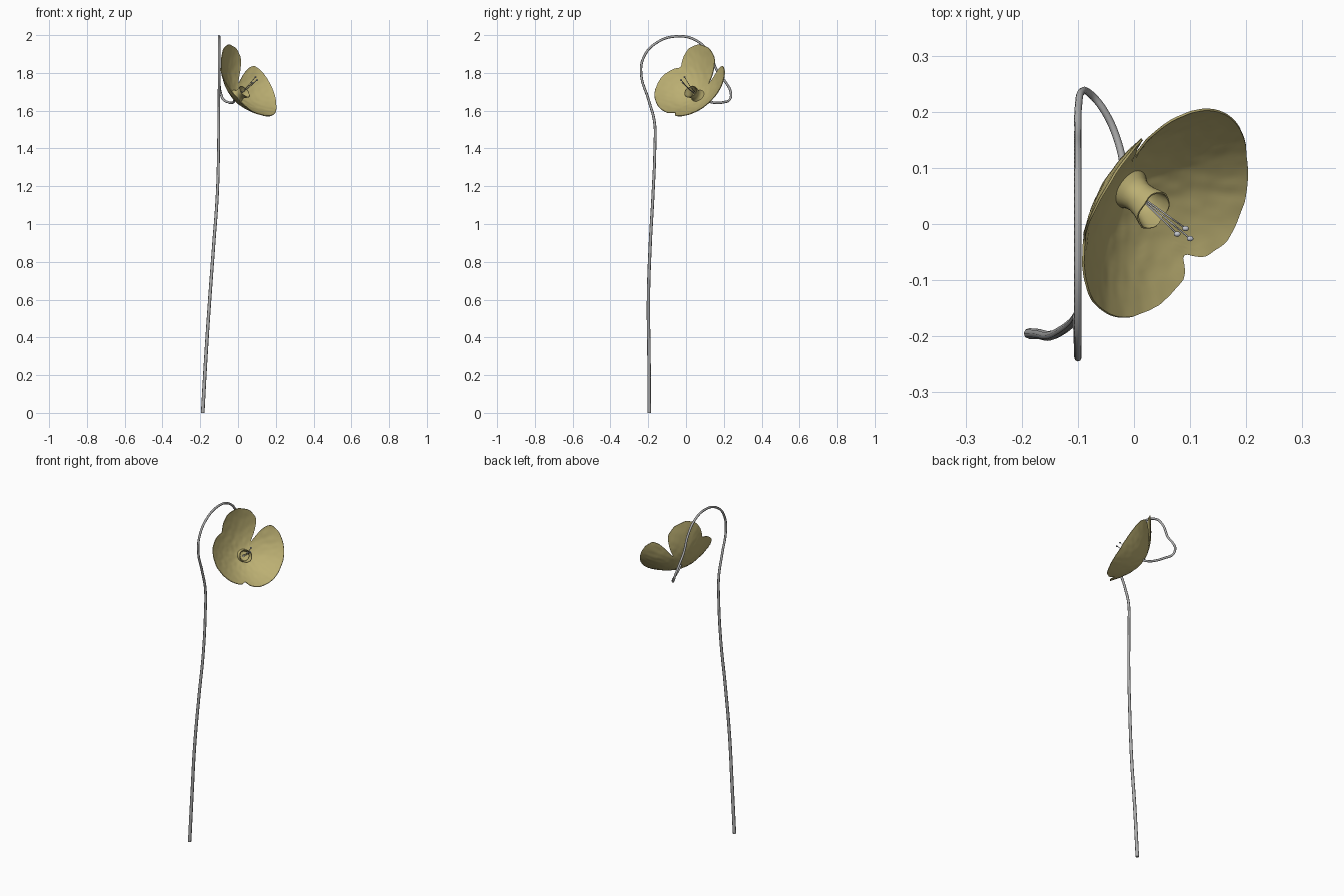
import bpy, bmesh, math
from mathutils import Vector, Matrix, noise

if "Cube" in bpy.data.objects:
    bpy.data.objects.remove(bpy.data.objects["Cube"])


def material(name, rgb):
    m = bpy.data.materials.new(name)
    m.diffuse_color = (*rgb, 1)
    m.use_nodes = True
    m.node_tree.nodes["Principled BSDF"].inputs["Base Color"].default_value = m.diffuse_color
    return m


OLIVE = material("olive_yellow", (0.50, 0.43, 0.17))
GREY = material("stem_grey", (0.42, 0.42, 0.42))
PALE = material("pale_grey", (0.55, 0.57, 0.62))

# Flower frame: n = direction the bloom faces, u = sideways, v = up in the face
n = Vector((0.67, -0.45, 0.59)).normalized()
u = Vector((0.45, 0.67, 0)).normalized()
v = n.cross(u)
BASE = Vector((-0.01, 0.065, 1.675))
FRAME = Matrix.Translation(BASE) @ Matrix((u, v, n)).transposed().to_4x4()


def select(ob):
    bpy.ops.object.select_all(action='DESELECT')
    ob.select_set(True)
    bpy.context.view_layer.objects.active = ob


def tube(name, points, radii, mat, res=2):
    cu = bpy.data.curves.new(name, 'CURVE')
    cu.dimensions = '3D'
    cu.bevel_depth = 1.0
    cu.bevel_resolution = res
    cu.resolution_u = 8
    cu.use_fill_caps = True
    sp = cu.splines.new('BEZIER')
    sp.bezier_points.add(len(points) - 1)
    for bp, p, r in zip(sp.bezier_points, points, radii):
        bp.co = p
        bp.radius = r
        bp.handle_left_type = bp.handle_right_type = 'AUTO'
    cu.materials.append(mat)
    ob = bpy.data.objects.new(name, cu)
    bpy.context.collection.objects.link(ob)
    select(ob)
    bpy.ops.object.convert(target='MESH')
    bpy.ops.object.shade_smooth_by_angle(angle=math.radians(60))
    return ob


def polar_sheet(name, rows, cols, point, thickness, mat):
    """Closed ring of points; point(s, angle) is given in the flower frame."""
    bm = bmesh.new()
    grid = [[bm.verts.new(point(i / rows, 2 * math.pi * j / cols))
             for j in range(cols)] for i in range(rows + 1)]
    for i in range(rows):
        for j in range(cols):
            k = (j + 1) % cols
            bm.faces.new((grid[i][j], grid[i + 1][j], grid[i + 1][k], grid[i][k]))
    me = bpy.data.meshes.new(name)
    bm.to_mesh(me)
    bm.free()
    me.materials.append(mat)
    ob = bpy.data.objects.new(name, me)
    ob.matrix_world = FRAME
    bpy.context.collection.objects.link(ob)
    mod = ob.modifiers.new("thickness", 'SOLIDIFY')
    mod.thickness = thickness
    mod.offset = 0
    select(ob)
    bpy.ops.object.modifier_apply(modifier=mod.name)
    bpy.ops.object.shade_smooth_by_angle(angle=math.radians(50))
    return ob


# Stem: tall wavy stalk that hooks over and comes back under the bloom
stem = [(-0.187, -0.195, 0), (-0.170, -0.196, 0.3), (-0.150, -0.199, 0.6),
        (-0.128, -0.189, 0.9), (-0.110, -0.175, 1.15), (-0.103, -0.165, 1.4),
        (-0.102, -0.167, 1.54), (-0.101, -0.199, 1.66), (-0.1, -0.237, 1.79),
        (-0.1, -0.225, 1.88), (-0.1, -0.16, 1.957), (-0.1, -0.04, 1.994),
        (-0.1, 0.06, 1.968), (-0.1, 0.125, 1.9), (-0.1, 0.165, 1.81),
        (-0.099, 0.21, 1.75), (-0.093, 0.236, 1.70), (-0.078, 0.232, 1.66),
        (-0.052, 0.2, 1.645), (-0.028, 0.145, 1.643), (-0.016, 0.09, 1.66),
        tuple(BASE)]
tube("stem", stem, [0.0095 - 0.003 * min(i / 8, 1) for i in range(len(stem))], GREY)

# Petal outline: (angle in degrees, radius); deep gap at 52, shallow notches at 132 and 254
OUTLINE = [(-106, 0.160), (-99, 0.188), (-85, 0.202), (-60, 0.202), (-35, 0.198),
           (0, 0.205), (25, 0.210), (38, 0.205), (45, 0.182), (49, 0.125),
           (52, 0.062), (57, 0.14), (64, 0.198), (78, 0.23), (95, 0.243),
           (110, 0.234), (122, 0.208), (132, 0.178), (144, 0.192), (165, 0.206),
           (195, 0.208), (225, 0.200), (246, 0.188), (254, 0.160)]


def rim(angle):
    d = (math.degrees(angle) + 106) % 360 - 106
    for (a0, r0), (a1, r1) in zip(OUTLINE, OUTLINE[1:]):
        if a0 <= d <= a1:
            t = (d - a0) / (a1 - a0)
            return r0 + (r1 - r0) * t
    return OUTLINE[-1][1]


def petal_point(s, a):
    edge = sum(rim(a + math.radians(k)) for k in (-2, 0, 2)) / 3
    r = 0.006 + (edge - 0.006) * s
    h = 0.098 * (r / 0.2) ** 1.75
    p = Vector((r * math.cos(a), r * math.sin(a), h))
    p.z += 0.002 * noise.noise(p * 40)          # gentle crinkle
    return p


polar_sheet("petals", 18, 180, petal_point, 0.004, OLIVE)

# Central cup: waisted, flared tube that leans slightly downwards
CUP = [(0.036, 0.006), (0.030, 0.016), (0.027, 0.028), (0.029, 0.042),
       (0.033, 0.054), (0.036, 0.064)]


def cup_point(s, a):
    r, h = CUP[round(s * (len(CUP) - 1))]
    return Vector((r * math.cos(a) - 0.009 * s, r * math.sin(a) - 0.015 * s,
                   h + 0.002 * s * math.sin(5 * a)))


polar_sheet("cup", len(CUP) - 1, 32, cup_point, 0.003, OLIVE)

# Stamens: thin filaments with small rounded tips
for i, tip in enumerate([(0.092, -0.008, 1.778), (0.1, -0.026, 1.762),
                         (0.077, -0.018, 1.748)]):
    tip = Vector(tip)
    start = BASE + n * 0.008
    mid = start.lerp(tip, 0.55) - Vector((0, 0, 0.006))
    tube(f"stamen_{i + 1}", [start, mid, tip], [0.0015] * 3, GREY, 1)
    bpy.ops.mesh.primitive_uv_sphere_add(segments=12, ring_count=8, radius=0.006,
                                         location=tip)
    ob = bpy.context.object
    ob.name = f"stamen_tip_{i + 1}"
    ob.scale = (1, 0.8, 0.8)
    ob.data.materials.append(PALE)
    bpy.ops.object.shade_smooth()
